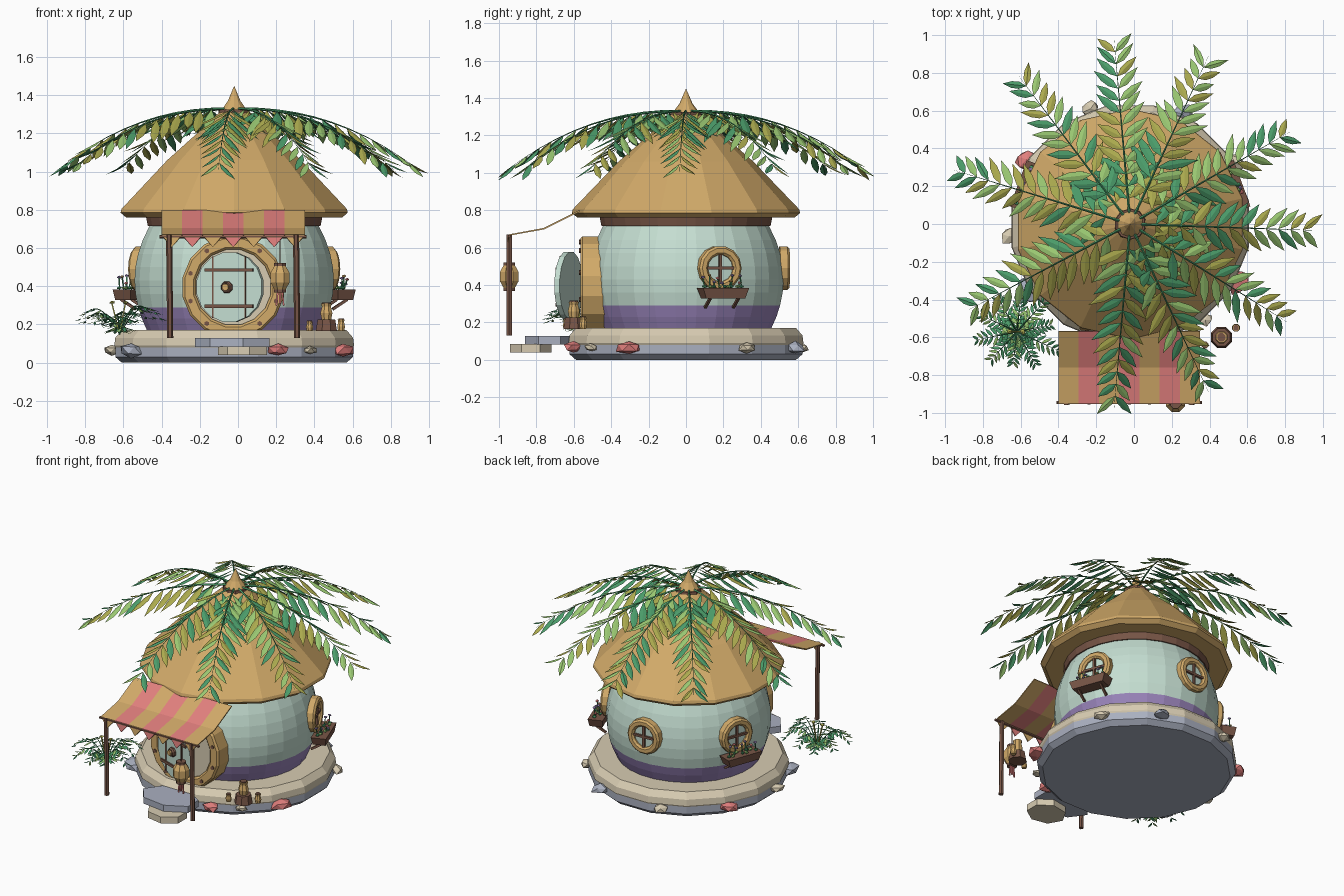
import bpy, bmesh, random
from math import sin, cos, pi, radians
from mathutils import Matrix, Vector

random.seed(4)
cube = bpy.data.objects.get("Cube")
if cube:
    bpy.data.objects.remove(cube)
T = lambda x, y, z: Matrix.Translation((x, y, z))
R = lambda deg, axis: Matrix.Rotation(radians(deg), 4, axis)
I = Matrix.Identity(4)
CX = -0.02


def colour(name, code):
    lin = [(int(code[i:i + 2], 16) / 255) ** 2.2 for i in (0, 2, 4)] + [1]
    m = bpy.data.materials.new(name)
    m.use_nodes = True
    m.diffuse_color = lin
    m.node_tree.nodes["Principled BSDF"].inputs["Base Color"].default_value = lin
    return m


mint = colour("mint plaster", "C3DDD0")
purple = colour("purple plaster", "9984BA")
straw = colour("straw wood", "D1A969")
brown = colour("brown wood", "775648")
sand = colour("sandstone", "D6CAB0")
slate = colour("slate", "A8AEBE")
coral = colour("coral", "E27F7D")
green = colour("deep green", "4C9A69")
lime = colour("light green", "98C671")
olive = colour("olive", "A9A84F")


def finish(name, bm, mats, fix=True):
    if fix:
        bmesh.ops.remove_doubles(bm, verts=bm.verts, dist=1e-5)
        bmesh.ops.recalc_face_normals(bm, faces=bm.faces)
    me = bpy.data.meshes.new(name)
    bm.to_mesh(me)
    bm.free()
    for m in mats:
        me.materials.append(m)
    ob = bpy.data.objects.new(name, me)
    bpy.context.collection.objects.link(ob)
    return ob


def lathe(name, prof, n, mats, mat=I, closed=False, split=None):
    """Spin (radius, height) points; faces above `split` use the second material."""
    bm = bmesh.new()
    rings = [[bm.verts.new((r * cos(2 * pi * (i + 0.5) / n), r * sin(2 * pi * (i + 0.5) / n), z))
              for i in range(n)] for r, z in prof]
    pairs = list(zip(rings, rings[1:])) + ([(rings[-1], rings[0])] if closed else [])
    for a, b in pairs:
        for i in range(n):
            j = (i + 1) % n
            f = bm.faces.new((a[i], a[j], b[j], b[i]))
            if split is not None and f.calc_center_median().z > split:
                f.material_index = 1
    bm.transform(mat)
    return finish(name, bm, mats)


def box(name, size, mat, m, taper=1):
    bm = bmesh.new()
    bmesh.ops.create_cube(bm, size=1)
    for v in bm.verts:
        if v.co.z < 0:
            v.co.xy *= taper
    bm.transform(m @ Matrix.Diagonal((*size, 1)))
    return finish(name, bm, [mat])


def disc(name, r, h, mat, m, n=12):
    return lathe(name, [(0, 0), (r, 0), (r, h), (0, h)], n, [mat], m)


def ring(name, inner, outer, h, n, mat, m):
    b = 0.012
    return lathe(name, [(inner, 0), (outer, 0), (outer, h - b), (outer - b, h), (inner + b, h),
                        (inner, h - b)], n, [mat], m, closed=True)


def rod(name, p, q, r, mat, n=6):
    p, q = Vector(p), Vector(q)
    turn = (q - p).to_track_quat('Z', 'Y').to_matrix().to_4x4()
    return disc(name, r, (q - p).length, mat, Matrix.Translation(p) @ turn, n)


def stone(name, loc, size, mat, squash=0.62):
    bm = bmesh.new()
    bmesh.ops.create_icosphere(bm, subdivisions=1, radius=size)
    for v in bm.verts:
        v.co *= random.uniform(0.8, 1.2)
    bm.transform(T(*loc) @ R(random.uniform(0, 360), 'Z') @ Matrix.Diagonal((1.15, 0.95, squash, 1)))
    return finish(name, bm, [mat])


def frond(name, origin, angle, path, pairs, length, width, rib, mats, droop):
    """Curved rib with folded leaflets on both sides; path(t) gives (radius, height)."""
    bm = bmesh.new()
    fwd = Vector((cos(angle), sin(angle), 0))
    side = Vector((-fwd.y, fwd.x, 0))
    at = lambda t: Vector(origin) + fwd * path(t)[0] + Vector((0, 0, path(t)[1]))
    prev = None
    for k in range(11):
        t, w = k / 10, rib * (1.05 - k / 10)
        cur = [bm.verts.new(at(t) + o) for o in (side * w, Vector((0, 0, w)), -side * w, Vector((0, 0, -w)))]
        if prev:
            for i in range(4):
                bm.faces.new((prev[i], prev[(i + 1) % 4], cur[(i + 1) % 4], cur[i]))
        prev = cur
    for k in range(pairs):
        t = 0.1 + 0.83 * k / (pairs - 1)
        size = length * (1 - 0.5 * t) * random.uniform(0.88, 1.1)
        for s in (1, -1):
            a = radians(random.uniform(56, 66) - 18 * t)
            d = (fwd * cos(a) + side * s * sin(a) + Vector((0, 0, -droop * random.uniform(0.7, 1.3)))).normalized()
            across = d.cross(Vector((0, 0, 1))).normalized() * width * (1.1 - 0.35 * t)
            drop = Vector((0, 0, -width * 0.25))
            b = at(t)
            base, tip = bm.verts.new(b), bm.verts.new(b + d * size)
            index = random.randrange(len(mats))
            for e in (1, -1):
                near = bm.verts.new(b + d * size * 0.3 + across * e * 0.9 + drop)
                far = bm.verts.new(b + d * size * 0.62 + across * e * 0.85 + drop)
                f = bm.faces.new((base, near, far, tip) if e > 0 else (base, tip, far, near))
                f.material_index = index
    return finish(name, bm, mats, fix=False)


# Stone base, round wall, roof
H = T(CX, 0, 0)
lathe("stone_base", [(0, 0), (0.6, 0), (0.635, 0.03), (0.635, 0.08), (0.64, 0.09), (0.635, 0.13),
                     (0.6, 0.17), (0, 0.17)], 16, [slate, sand], H, split=0.082)
lathe("round_wall", [(0.525 - 0.96 * (z - 0.43) ** 2, z) for z in
                     (0.165, 0.23, 0.29, 0.36, 0.43, 0.5, 0.57, 0.64, 0.72)], 28, [purple, mint], H, split=0.28)
lathe("wall_plate", [(0.42, 0.715), (0.455, 0.715), (0.465, 0.765), (0.42, 0.765)], 28, [brown], H, closed=True)
lathe("thatched_roof", [(0, 0.76), (0.58, 0.76), (0.61, 0.785), (0.605, 0.805), (0.36, 1.06), (0.2, 1.2),
                        (0.07, 1.32), (0, 1.32)], 14, [straw], H)
lathe("finial_collar", [(0, 1.29), (0.088, 1.29), (0.08, 1.325), (0, 1.325)], 10, [brown], H)
lathe("roof_finial", [(0, 1.31), (0.076, 1.315), (0.035, 1.37), (0, 1.45)], 10, [straw], H)

# Palm fronds over the roof
for i, deg in enumerate((95, 65, 30, -2, -32, -65, -95, -152, 163, 127)):
    frond(f"palm_frond_{i}", (CX, 0, 0), radians(deg), lambda t: (0.04 + 0.94 * t, 1.33 - 0.33 * t ** 2.2),
          13, 0.27, 0.027, 0.007, [green, lime, olive], 0.6)

# Doorway: frame, studs, recess and open door
D = T(-0.025, -0.42, 0.395) @ R(90, 'X')
ring("door_frame", 0.2, 0.27, 0.145, 16, straw, D)
disc("door_recess", 0.205, 0.02, sand, D @ T(0, 0, 0.1), 16)
for i in range(10):
    a = 2 * pi * (i + 0.5) / 10
    disc(f"frame_stud_{i}", 0.013, 0.008, brown, D @ T(0.235 * cos(a), 0.235 * sin(a), 0.143), 6)
P = T(-0.21, -0.55, 0.395) @ R(-20, 'Z') @ T(0.185, 0, 0)
disc("door", 0.185, 0.03, mint, P @ R(90, 'X'), 16)
for z in (-0.1, 0.09):
    box("door_strap", (0.27, 0.012, 0.018), brown, P @ T(0, -0.034, z))
for x in (-0.09, 0.09):
    box("door_seam", (0.008, 0.006, 0.32), brown, P @ T(x, -0.031, 0))
ring("door_handle", 0.014, 0.032, 0.025, 8, brown, P @ T(-0.01, -0.03, 0) @ R(90, 'X'))
disc("door_knob", 0.018, 0.035, straw, P @ T(-0.01, -0.03, 0) @ R(90, 'X'), 8)


# Round windows, two of them with flower boxes
def window(name, deg, flowers):
    W = H @ R(deg, 'Z') @ T(0.5, 0, 0.49)
    ring(name + "_frame", 0.072, 0.12, 0.052, 14, straw, W @ R(90, 'Y'))
    disc(name + "_pane", 0.08, 0.03, mint, W @ R(90, 'Y'), 14)
    box(name + "_bar", (0.016, 0.016, 0.15), brown, W @ T(0.036, 0, 0))
    box(name + "_crossbar", (0.016, 0.15, 0.016), brown, W @ T(0.036, 0, 0))
    if not flowers:
        return
    box(name + "_planter", (0.1, 0.26, 0.055), brown, W @ T(0.08, 0, -0.135), 0.85)
    for y in (-0.08, 0.08):
        rod(name + "_brace", W @ Vector((0.02, y, -0.21)), W @ Vector((0.1, y, -0.16)), 0.01, brown, 4)
    for i in range(9):
        foot = Vector((0.08 + random.uniform(-.03, .03), -0.1 + 0.025 * i, -0.11))
        top = foot + Vector((random.uniform(-.02, .02), random.uniform(-.02, .02), random.uniform(.03, .08)))
        rod(name + "_stem", W @ foot, W @ top, 0.004, green, 4)
        stone(name + "_leaf", W @ (foot + Vector((0, 0, 0.012))), 0.013, lime if i % 2 else green)
        stone(name + "_bloom", W @ top, 0.011, (purple, straw, purple, coral)[i % 4], 0.7)


window("right_window", 160, True)
window("left_window", 20, True)
window("back_window", 93, False)

# Striped awning with pennants, posts and rail
bm = bmesh.new()
rows = ((-0.57, 0.8), (-0.76, 0.705), (-0.95, 0.67))
step = 0.75 / 7
for c in range(7):
    x0, x1 = -0.4 + c * step, -0.4 + (c + 1) * step
    strips = [bm.faces.new([bm.verts.new(p) for p in ((x0, *a), (x0, *b), (x1, *b), (x1, *a))])
              for a, b in zip(rows, rows[1:])]
    strips.append(bm.faces.new([bm.verts.new(p) for p in
                                ((x0, -0.95, 0.67), ((x0 + x1) / 2, -0.955, 0.605), (x1, -0.95, 0.67))]))
    for f in strips:
        f.material_index = c % 2
awning = finish("awning", bm, [straw, coral])
awning.modifiers.new("Thickness", 'SOLIDIFY').thickness = 0.008
rod("awning_rail", (-0.41, -0.945, 0.66), (0.36, -0.945, 0.66), 0.009, brown)
for name, x in (("right_post", -0.355), ("left_post", 0.31)):
    rod(name, (x, -0.945, 0.13), (x - 0.006, -0.945, 0.67), 0.016, brown)

# Hanging lantern
L = T(0.22, -0.945, 0)
rod("lantern_cord", (0.22, -0.945, 0.52), (0.22, -0.945, 0.66), 0.004, brown, 4)
lathe("lantern", [(0, 0.38), (0.03, 0.38), (0.054, 0.42), (0.054, 0.47), (0.03, 0.51), (0, 0.51)], 8, [straw], L)
for z in (0.368, 0.505):
    disc("lantern_cap", 0.033, 0.016, brown, L @ T(0, 0, z), 8)
for dx in (-0.012, 0, 0.012):
    rod("lantern_tassel", (0.22 + dx, -0.945, 0.37), (0.22 + dx * 1.6, -0.945, 0.31 - abs(dx)), 0.006, coral, 4)

# Entrance steps
disc("slate_step", 1, 0.045, slate, T(-0.02, -0.73, 0.083) @ Matrix.Diagonal((0.205, 0.135, 1, 1)), 7)
disc("sand_step", 1, 0.045, sand, T(0.03, -0.83, 0.04) @ Matrix.Diagonal((0.135, 0.115, 1, 1)), 7)

# Lamp pots beside the door
lathe("pot_stand", [(0, 0.165), (0.06, 0.165), (0.05, 0.225), (0, 0.225)], 8, [brown], T(0.463, -0.6, 0))
for x, y, z, r, h in ((0.463, -0.6, 0.225, 0.034, 0.085), (0.375, -0.64, 0.165, 0.02, 0.05), (0.54, -0.55, 0.165, 0.022, 0.06)):
    lathe("clay_pot", [(0, 0), (r * .8, 0), (r, h * .4), (r * .75, h * .8), (r * .9, h), (0, h)], 8, [straw], T(x, y, z))
    disc("pot_lid", r * 0.7, 0.006, brown, T(x, y, z + h), 8)

# Fern beside the base
for i in range(10):
    reach, lift = random.uniform(0.17, 0.25), random.uniform(0.08, 0.15)
    frond(f"fern_leaf_{i}", (-0.62, -0.57, 0.15), 2 * pi * i / 10 + 0.2,
          lambda t, r=reach, h=lift: (r * t, h * sin(pi * t * 0.85)), 8, 0.085, 0.01, 0.005,
          [green, green, lime], 0.3)
for dx in (-0.04, 0.03):
    rod("fern_shoot", (-0.62, -0.57, 0.15), (-0.62 + dx, -0.57, 0.31), 0.005, olive, 4)
    stone("fern_bud", (-0.62 + dx, -0.57, 0.315), 0.014, olive)

# Rocks around the base
for i, (deg, size, mat) in enumerate(((-69, .052, coral), (-28, .066, coral), (-52, .038, sand),
                                      (-147, .068, slate), (-174, .045, sand), (30, .048, sand),
                                      (65, .055, slate), (148, .055, coral), (109, .045, sand))):
    a = radians(deg)
    stone(f"rock_{i}", (CX + 0.645 * cos(a), 0.645 * sin(a), 0.065), size, mat)
